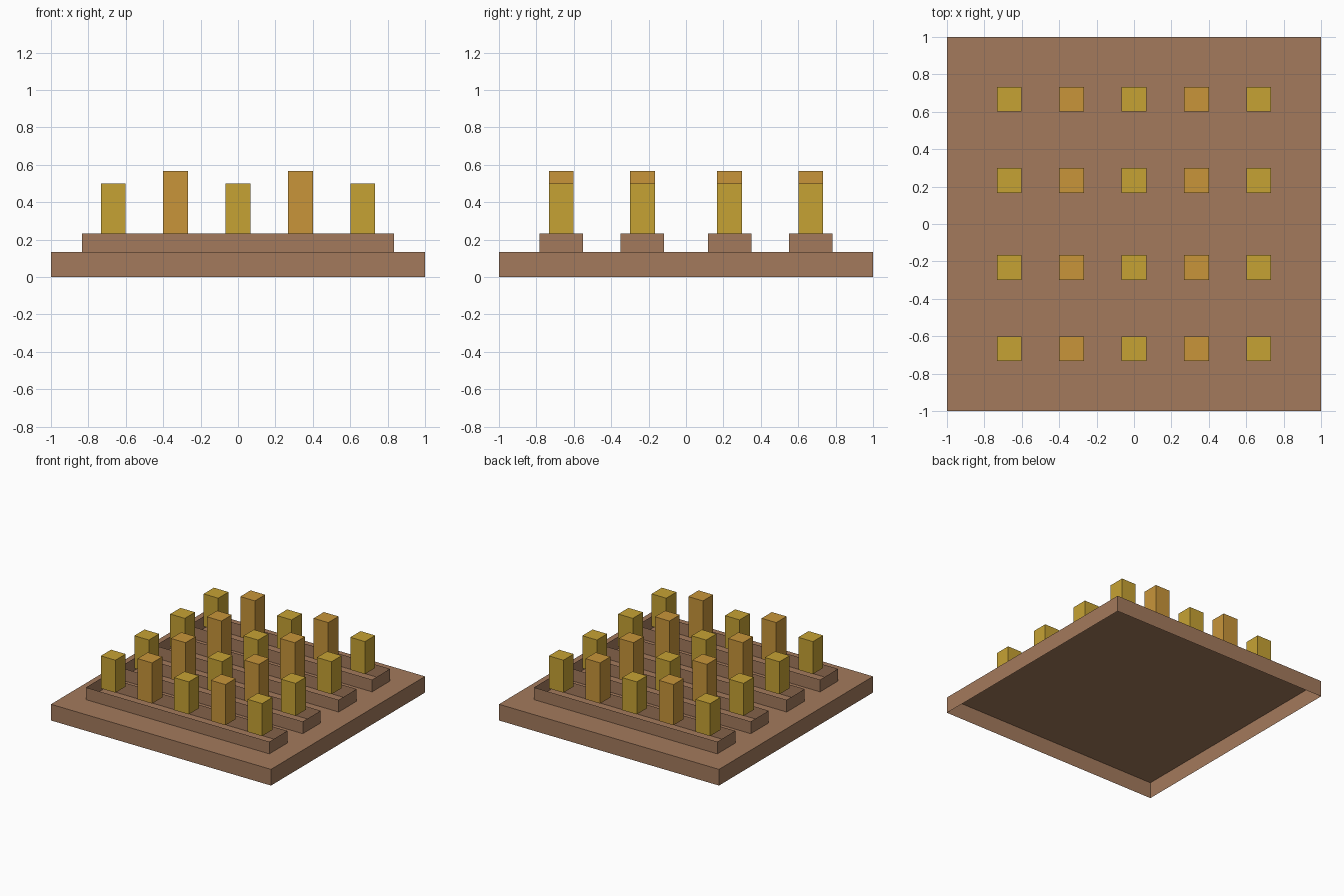
import bpy
import bmesh

default = bpy.data.objects.get("Cube")
if default:
    bpy.data.objects.remove(default, do_unlink=True)


def make_material(name, color):
    mat = bpy.data.materials.new(name)
    mat.use_nodes = True
    mat.diffuse_color = (*color, 1)
    mat.node_tree.nodes["Principled BSDF"].inputs["Base Color"].default_value = (*color, 1)
    return mat


soil = make_material("soil brown", (0.37, 0.195, 0.107))
yellow = make_material("crop yellow", (0.565, 0.361, 0.034))
orange = make_material("crop orange", (0.578, 0.301, 0.042))


def open_box(name, x, y, size_x, size_y, bottom, top, mat, open_top=False):
    """Thin-walled box without a bottom, and optionally without a top."""
    bm = bmesh.new()
    bmesh.ops.create_cube(bm, size=1)
    bm.normal_update()
    removed = [f for f in bm.faces
               if f.normal.z < -0.5 or (open_top and f.normal.z > 0.5)]
    bmesh.ops.delete(bm, geom=removed, context="FACES")
    for v in bm.verts:
        v.co = (x + v.co.x * size_x,
                y + v.co.y * size_y,
                top if v.co.z > 0 else bottom)
    mesh = bpy.data.meshes.new(name)
    bm.to_mesh(mesh)
    bm.free()
    mesh.materials.append(mat)
    obj = bpy.data.objects.new(name, mesh)
    bpy.context.collection.objects.link(obj)
    return obj


BASE_TOP = 0.133
BED_TOP = 0.233
STALK_WIDTH = 0.133

# Square ground slab, hollow underneath
open_box("ground_slab", 0, 0, 2, 2, 0, BASE_TOP, soil)

# Four raised beds with open tops, each with five alternating stalks
for row, y in enumerate((-0.667, -0.233, 0.233, 0.667), 1):
    open_box(f"raised_bed_{row}", 0, y, 1.667, 0.233,
             BASE_TOP, BED_TOP, soil, open_top=True)
    for col in range(5):
        tall = col % 2 == 1
        open_box(f"crop_stalk_{row}_{col + 1}", (col - 2) / 3, y,
                 STALK_WIDTH, STALK_WIDTH, BED_TOP,
                 0.567 if tall else 0.5, orange if tall else yellow)
